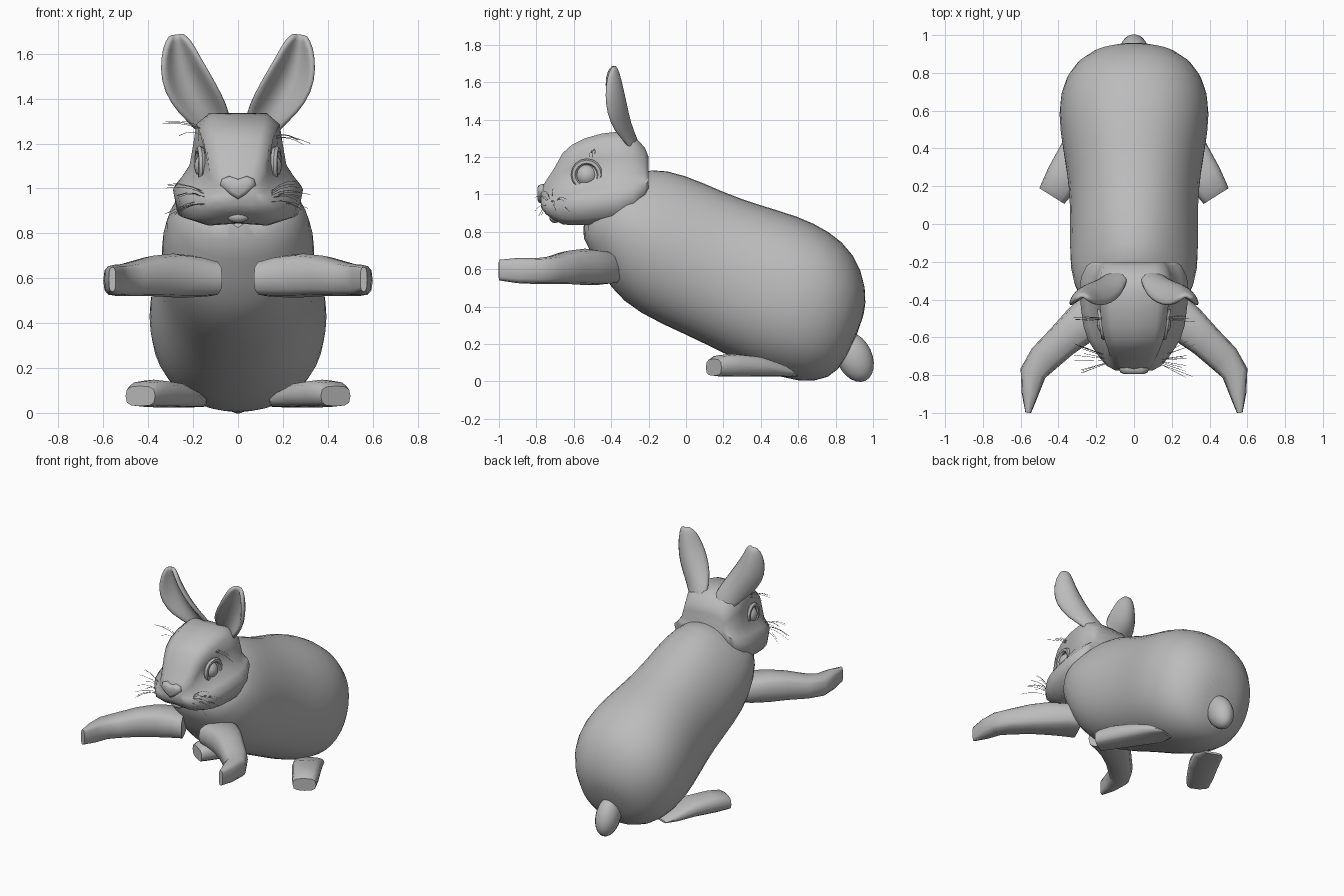
import bpy, bmesh, random
from math import sin, cos, pi, radians
from mathutils import Vector

random.seed(4)
if "Cube" in bpy.data.objects:
    bpy.data.objects.remove(bpy.data.objects["Cube"])

GREY = (0.5, 0.5, 0.5, 1)
fur = bpy.data.materials.new("grey fur")
fur.use_nodes = True
fur.diffuse_color = GREY
fur.node_tree.nodes["Principled BSDF"].inputs["Base Color"].default_value = GREY


def finish(ob, name, mirror=False, subsurf=0, angle=50, thickness=0):
    """Name, material, shading and modifiers shared by every solid part."""
    ob.name = name
    ob.data.materials.append(fur)
    bpy.ops.object.select_all(action='DESELECT')
    bpy.context.view_layer.objects.active = ob
    ob.select_set(True)
    bpy.ops.object.shade_smooth_by_angle(angle=radians(angle))
    if thickness:
        mod = ob.modifiers.new("Thickness", 'SOLIDIFY')
        mod.thickness, mod.offset = thickness, 0
    if subsurf:
        mod = ob.modifiers.new("Smooth", 'SUBSURF')
        mod.levels = mod.render_levels = subsurf
    if mirror:
        ob.modifiers.new("Mirror", 'MIRROR').use_mirror_merge = False
    return ob


def loft(name, rings, closed=True, **options):
    """Skin a list of equal-length point rings; closed rings get end caps."""
    bm = bmesh.new()
    rows = [[bm.verts.new(p) for p in ring] for ring in rings]
    n = len(rows[0])
    for a, b in zip(rows, rows[1:]):
        for i in range(n if closed else n - 1):
            j = (i + 1) % n
            bm.faces.new((a[i], a[j], b[j], b[i]))
    if closed:
        bm.faces.new(rows[0])
        bm.faces.new(rows[-1])
    bmesh.ops.recalc_face_normals(bm, faces=bm.faces)
    mesh = bpy.data.meshes.new(name)
    bm.to_mesh(mesh)
    bm.free()
    ob = bpy.data.objects.new(name, mesh)
    bpy.context.collection.objects.link(ob)
    return finish(ob, name, **options)


def superellipse(n, power):
    for k in range(n):
        c, s = cos(2 * pi * k / n), sin(2 * pi * k / n)
        yield (abs(c) ** power * (1 if c > 0 else -1),
               abs(s) ** power * (1 if s > 0 else -1))


def limb(name, sections):
    """Limb along a level path: x, y, half width, low z, high z."""
    rings = []
    for i, (x, y, w, low, high) in enumerate(sections):
        before, after = sections[max(i - 1, 0)], sections[min(i + 1, len(sections) - 1)]
        along = Vector((after[0] - before[0], after[1] - before[1], 0)).normalized()
        side = Vector((-along.y, along.x, 0))
        rings.append([Vector((x, y, (low + high) / 2)) + side * w * c
                      + Vector((0, 0, (high - low) / 2 * s))
                      for c, s in superellipse(12, 0.65)])
    return loft(name, rings, mirror=True)


def ball(name, centre, radii, tilt=(0, 0, 0), mirror=False):
    bpy.ops.mesh.primitive_uv_sphere_add(segments=20, ring_count=12, location=centre, rotation=tilt)
    ob = bpy.context.object
    ob.scale = radii
    bpy.ops.object.transform_apply(location=True, rotation=True, scale=True)
    return finish(ob, name, mirror)


# Body: tilted rings given by back point (y, z), belly point (y, z), half width, back taper
body = [(-.29, 1.08, -.6, .84, .2, .35), (-.2, 1.15, -.51, .69, .305, .38),
        (0, 1.11, -.41, .49, .35, .25), (.2, 1.015, -.26, .36, .345, .14),
        (.4, .945, 0, .245, .345, .05), (.6, .89, .2, .145, .38, 0),
        (.77, .81, .4, .05, .41, 0), (.905, .69, .6, -.012, .38, 0),
        (.97, .5, .77, .005, .265, 0), (.955, .34, .86, .12, .11, 0)]
loft("body", [[(w * c * (1 - taper * max(s, 0)),
                (ty + by) / 2 + (ty - by) / 2 * s, (tz + bz) / 2 + (tz - bz) / 2 * s)
               for c, s in superellipse(20, 0.9)]
              for ty, tz, by, bz, w, taper in body], subsurf=1, angle=80)

# Head: cheeked section along y (y, low z, high z, half width, eye-level pinch)
head = [(-.2, 1.02, 1.2, .22, 1), (-.22, .96, 1.25, .25, 1), (-.28, .885, 1.315, .28, 1),
        (-.36, .85, 1.335, .29, .98), (-.45, .84, 1.325, .28, .9), (-.54, .835, 1.3, .268, .8),
        (-.61, .835, 1.265, .245, .83), (-.66, .84, 1.22, .215, .9), (-.71, .865, 1.13, .18, 1),
        (-.75, .895, 1.07, .145, 1), (-.775, .93, 1.03, .1, 1)]
rings = []
for y, low, high, w, pinch in head:
    half = [(.5, 0), (.93, .08), (1, .3), (.88, .4), (.76 * pinch, .52), (.7 * pinch, .72),
            (.64, .9), (.44, 1)]
    section = [(0, .02)] + half + [(0, 1)] + [(-x, z) for x, z in reversed(half)]
    rings.append([(x * w, y, low + z * (high - low)) for x, z in section])
loft("head", rings, angle=70)

# Nose: heart outline pushed forward and narrowed
heart = [(.04, 1.055), (.072, 1.042), (.08, 1.015), (.04, .975)]
outline = [(0, 1.042)] + heart + [(0, .95)] + [(-x, z) for x, z in reversed(heart)]
loft("nose", [[(x * s, y, 1.005 + (z - 1.005) * s) for x, z in outline]
              for y, s in ((-.72, .95), (-.77, 1), (-.788, .88), (-.795, .6))], angle=80)

# Lips and chin
ball("lips", (.04, -.735, .925), (.05, .026, .035), mirror=True)
ball("chin", (0, -.7, .875), (.05, .03, .028))

# Eyes with raised lids
ball("eyes", (.132, -.53, 1.1), (.064, .062, .062), mirror=True)
bpy.ops.mesh.primitive_torus_add(location=(.17, -.53, 1.105), rotation=(0, radians(90), radians(-8)),
                                 major_segments=16, minor_segments=6,
                                 major_radius=.07, minor_radius=.016)
bpy.ops.object.transform_apply(location=True, rotation=True, scale=True)
finish(bpy.context.object, "eyelids", mirror=True)

# Ears: cupped sheet from inner edge (x, z) to outer edge (x, z), edge y, cup depth
ear = [(.03, 1.26, .14, 1.2, -.27, .02), (.04, 1.34, .19, 1.27, -.32, .04),
       (.07, 1.41, .265, 1.335, -.385, .08), (.125, 1.51, .328, 1.43, -.425, .1),
       (.175, 1.59, .343, 1.53, -.435, .09), (.21, 1.655, .332, 1.625, -.425, .06),
       (.25, 1.69, .3, 1.685, -.395, .01)]
loft("ears", [[(ix + (ox - ix) * t / 6, y + depth * sin(pi * t / 6) ** .7,
                iz + (oz - iz) * t / 6) for t in range(7)]
              for ix, iz, ox, oz, y, depth in ear],
     closed=False, mirror=True, subsurf=1, angle=80, thickness=.03)

# Front legs and hind feet
limb("front_legs", [(.125, -.44, .13, .52, .68), (.2, -.475, .122, .515, .7),
                    (.29, -.54, .105, .515, .71), (.38, -.62, .09, .52, .7),
                    (.48, -.715, .083, .52, .67), (.535, -.79, .07, .52, .66),
                    (.55, -.9, .045, .525, .66), (.56, -1, .015, .54, .65)])
limb("hind_feet", [(.2, .58, .06, .025, .04), (.23, .5, .1, .025, .09),
                   (.3, .37, .1, .025, .135), (.375, .25, .092, .025, .148),
                   (.418, .175, .083, .027, .14), (.435, .148, .078, .03, .12)])

# Tail
ball("tail", (0, .9, .13), (.08, .095, .14), (radians(25), 0, 0))

# Whiskers on muzzle and brow
hairs = bpy.data.curves.new("whiskers", 'CURVE')
hairs.dimensions = '3D'
hairs.bevel_depth = .0011
hairs.bevel_resolution = 0
hairs.materials.append(fur)
for root, count, spread_y, spread_z in (((.15, -.72, .96), 12, .1, .09),
                                        ((.16, -.5, 1.24), 5, .02, .06)):
    for side in (-1, 1):
        for k in range(count):
            x, y, z = root
            dy = random.uniform(-spread_y, spread_y)
            dz = random.uniform(-spread_z, spread_z)
            reach = random.uniform(.1, .18)
            spline = hairs.splines.new('POLY')
            spline.points.add(3)
            for i, point in enumerate(spline.points):
                t = i / 3
                point.co = (side * (x + reach * t), y + dy * (.3 + .7 * t),
                            z + dz * (.4 + .6 * t) + .015 * sin(pi * t), 1)
bpy.context.collection.objects.link(bpy.data.objects.new("whiskers", hairs))
